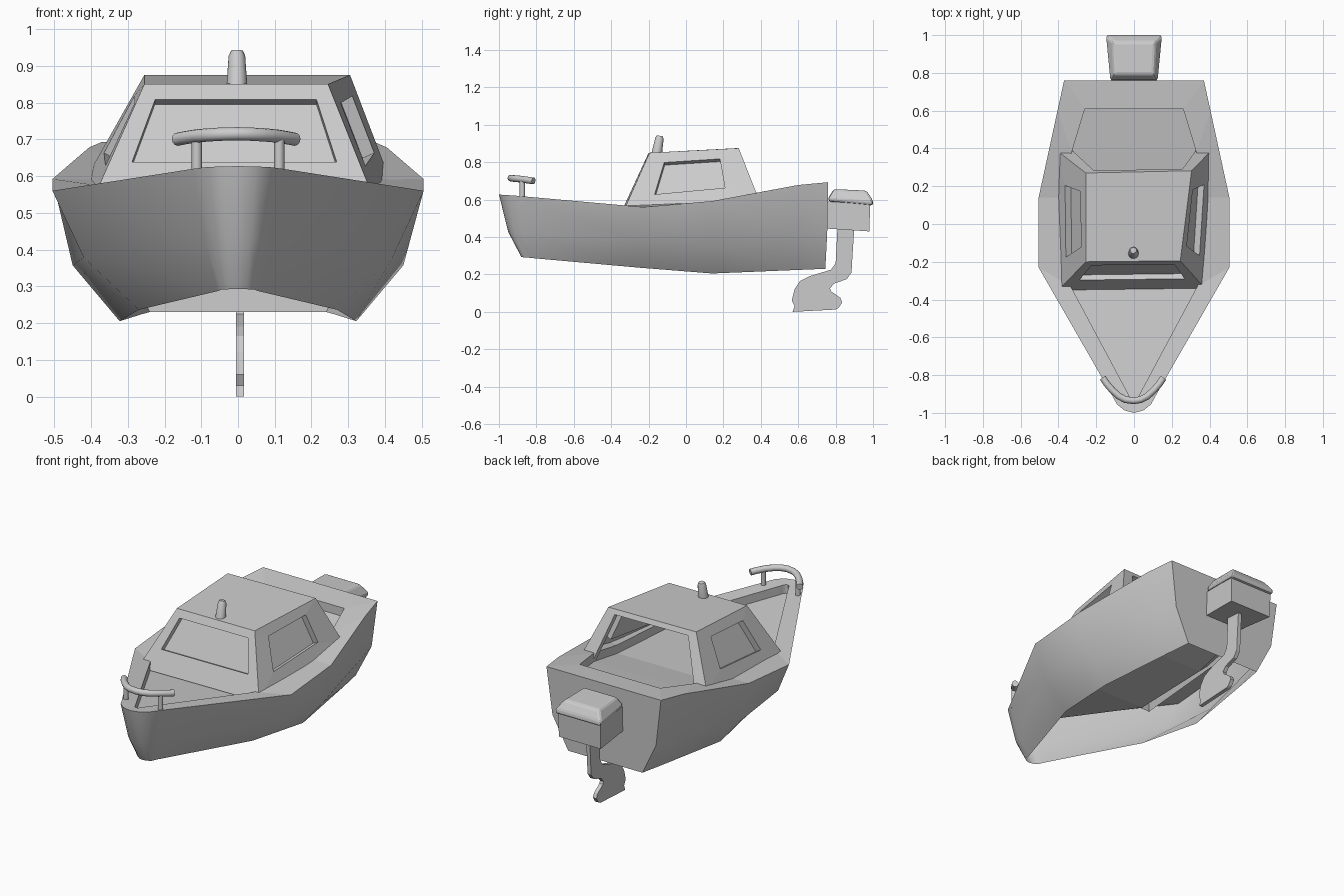
import bpy, bmesh, math
from mathutils import Vector as V

if "Cube" in bpy.data.objects:
    bpy.data.objects.remove(bpy.data.objects["Cube"])


def make(name, verts, faces, smooth=None, normals=True):
    me = bpy.data.meshes.new(name)
    me.from_pydata([tuple(v) for v in verts], [], faces)
    bm = bmesh.new()
    bm.from_mesh(me)
    bmesh.ops.remove_doubles(bm, verts=bm.verts, dist=0.0005)
    if normals:
        bmesh.ops.recalc_face_normals(bm, faces=bm.faces)
    bm.to_mesh(me)
    bm.free()
    ob = bpy.data.objects.new(name, me)
    bpy.context.collection.objects.link(ob)
    if smooth:
        bpy.context.view_layer.objects.active = ob
        ob.select_set(True)
        bpy.ops.object.shade_smooth_by_angle(angle=math.radians(smooth))
        ob.select_set(False)
    return ob


def loft(rings, closed=False, caps=False):
    n = len(rings[0])
    verts = [p for r in rings for p in r]
    faces = []
    for i in range(len(rings) - 1):
        for j in range(n if closed else n - 1):
            k = (j + 1) % n
            faces.append((i*n + j, i*n + k, (i+1)*n + k, (i+1)*n + j))
    if caps:
        faces += [tuple(range(n))[::-1], tuple(range((len(rings)-1)*n, len(rings)*n))]
    return verts, faces


def both(half):
    """Mirror a half line (bow to stern) into a full port-to-starboard line."""
    return [(-x, y, z) for x, y, z in half[:0:-1]] + list(half)


# Hull lines: sheer, chine and open bottom edge
sheer = [(0, -1, .627), (.05, -.987, .626), (.09, -.955, .624), (.12, -.90, .62),
         (.505, -.23, .56), (.505, .14, .592), (.405, .60, .678), (.37, .76, .693)]
chine = [(0, -.95, .426), (.035, -.945, .426), (.065, -.92, .425), (.09, -.87, .422),
         (.42, -.25, .378), (.45, .14, .357), (.365, .60, .404), (.335, .755, .42)]
bottom = [(0, -.88, .292), (.025, -.875, .292), (.045, -.86, .291), (.055, -.82, .287),
          (.27, -.25, .236), (.322, .14, .205), (.262, .60, .224), (.24, .745, .23)]
v, f = loft([both(sheer), both(chine), both(bottom)])
n = len(both(sheer))
f.append((0, n, 2*n, 3*n - 1, 2*n - 1, n - 1))          # transom
make("hull", v, f, 30)

# Deck rim around the sunken foredeck and cockpit
inner = [(0, -.94, .62), (.01, -.935, .62), (.018, -.925, .62), (.03, -.90, .618),
         (.335, -.33, .568), (.345, .14, .59), (.33, .38, .637), (.26, .61, .678)]
floor = [(x, y, z - .05) for x, y, z in inner]
v, f = loft([both(sheer), both(inner), both(floor)])
f += [(0, n - 1, 2*n - 1, n), (n, 2*n - 1, 3*n - 1, 2*n)]
make("deck_rim", v, f)
v, f = loft([floor, [(-x, y, z) for x, y, z in floor]])
make("deck_floor", v, f)

# Cabin: four sloping walls with recessed windows, open at the back
base = [V(p) for p in ((-.40, -.35, .525), (.375, -.34, .525), (.41, .39, .60), (-.41, .39, .60))]
roof = [V(p) for p in ((-.255, -.2, .85), (.245, -.195, .85), (.305, .282, .875), (-.255, .27, .875))]
# window limits per wall: u0, u1, v0, v1, depth, pane
windows = [(.09, .91, .35, .87, .03, True), (.2, .77, .28, .82, .035, True),
           (.1, .9, 0, .9, .03, False), (.23, .8, .28, .82, .035, True)]
v, f = [tuple(p) for p in roof], [(0, 1, 2, 3)]
for i, (u0, u1, v0, v1, depth, pane) in enumerate(windows):
    a, b, c, d = base[i], base[(i+1) % 4], roof[(i+1) % 4], roof[i]
    at = lambda s, t: a.lerp(b, s).lerp(d.lerp(c, s), t)
    nrm = (b - a).cross(d - a).normalized()
    hole = [at(u0, v0), at(u1, v0), at(u1, v1), at(u0, v1)]
    back = [p - nrm * depth for p in hole]
    o = len(v)
    v += [a, b, c, d] + hole + back
    for j in range(4):
        k = (j + 1) % 4
        if pane or j:
            f += [(o+j, o+k, o+4+k, o+4+j), (o+4+j, o+4+k, o+8+k, o+8+j)]
    if pane:
        f.append((o+8, o+9, o+10, o+11))
make("cabin", v, f, normals=False)


# Tubes and posts
def tube(name, pts, r0, r1=None, sides=12):
    r1 = r0 if r1 is None else r1
    pts = [V(p) for p in pts]
    rings = []
    for i, p in enumerate(pts):
        t = (pts[min(i+1, len(pts)-1)] - pts[max(i-1, 0)]).normalized()
        side = t.cross(V((0, 0, 1)) if abs(t.z) < .8 else V((0, 1, 0))).normalized()
        up = side.cross(t)
        r = r0 + (r1 - r0) * i / (len(pts) - 1)
        rings.append([p + r*(math.cos(w)*side + math.sin(w)*up)
                      for w in (2*math.pi*k/sides for k in range(sides))])
    return make(name, *loft(rings, True, True), smooth=40)


rail = [(.155, -.815, .70), (.135, -.845, .704), (.105, -.88, .709), (.07, -.912, .712),
        (.035, -.93, .714)]
path = [(-x - .01, y, z) for x, y, z in rail] + [(0, -.936, .715)] + rail[::-1]
tube("bow_rail", path, .018)
for s in (-1, 1):
    tube("rail_post", [(s*.112, -.875, .59), (s*.112, -.875, .71)], .014)
tube("roof_funnel", [(-.003, -.158, .835), (-.003, -.142, .928), (-.003, -.14, .941)], .029, .016)


# Outboard motor: body, rounded cover and leg
def block(name, levels, bevel=0):
    """levels: (front half width, rear half width, y front, y rear, z front, z rear)"""
    rings = [[(-a, y0, z0), (a, y0, z0), (b, y1, z1), (-b, y1, z1)]
             for a, b, y0, y1, z0, z1 in levels]
    ob = make(name, *loft(rings, True, True))
    if bevel:
        m = ob.modifiers.new("bevel", 'BEVEL')
        m.width, m.segments = bevel, 2
    return ob


block("motor_body", [(.12, .135, .755, .98, .445, .43), (.12, .138, .755, .985, .59, .575)])
block("motor_cover", [(.125, .148, .76, 1.0, .59, .568), (.125, .148, .762, 1.0, .61, .595),
                      (.105, .112, .79, .965, .656, .648)], .015)
leg = [(.81, .45), (.80, .26), (.775, .225), (.66, .19), (.61, .165), (.58, .12), (.565, .06),
       (.58, .03), (.57, 0), (.80, .012), (.815, .02), (.835, .05), (.825, .075), (.775, .11),
       (.77, .125), (.79, .15), (.86, .175), (.885, .21), (.89, .30), (.90, .45)]
make("motor_leg", *loft([[(x, y, z) for y, z in leg] for x in (-.006, .017)], True, True))
